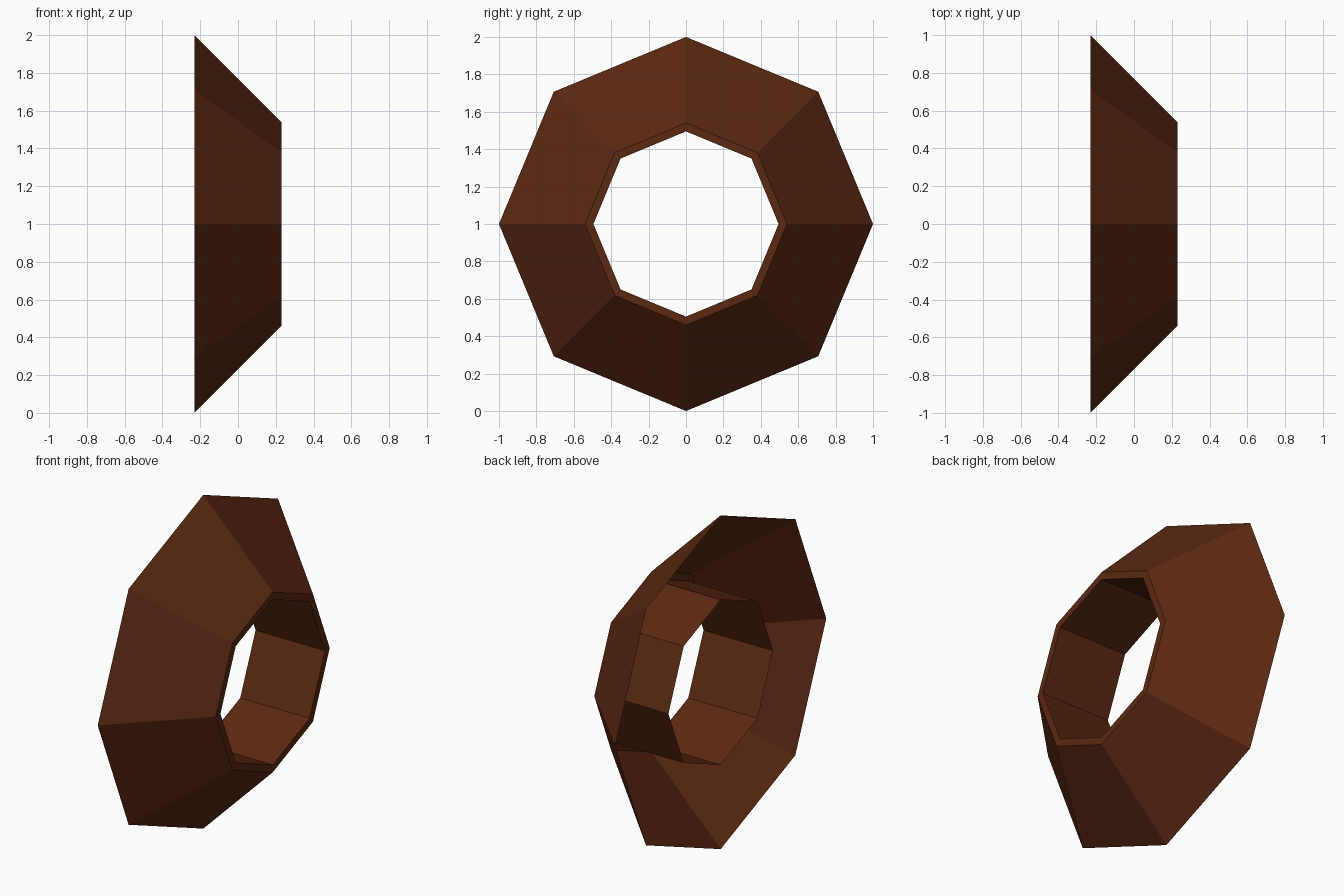
import bpy, bmesh, math

if "Cube" in bpy.data.objects:
    bpy.data.objects.remove(bpy.data.objects["Cube"])

SIDES = 8

brown = bpy.data.materials.new("dark rust brown")
brown.diffuse_color = (0.105, 0.021, 0.006, 1)
brown.use_nodes = True
brown.node_tree.nodes["Principled BSDF"].inputs["Base Color"].default_value = brown.diffuse_color

# Ring profile as (x, radius): open back, flared shell, narrow front rim, inner tube
profile = [(-0.23, 1.0), (0.23, 0.54), (0.23, 0.495), (-0.23, 0.495)]

# Sweep the profile around the x axis
bm = bmesh.new()
loops = []
for x, r in profile:
    loops.append([bm.verts.new((x, r * math.sin(2 * math.pi * i / SIDES),
                                1 + r * math.cos(2 * math.pi * i / SIDES)))
                  for i in range(SIDES)])
for a, b in zip(loops, loops[1:]):
    for i in range(SIDES):
        j = (i + 1) % SIDES
        bm.faces.new((a[i], b[i], b[j], a[j]))

# Make the shell face outwards and the rim face forward
bm.normal_update()
bm.faces.ensure_lookup_table()
if bm.faces[SIDES].normal.x < 0:
    bmesh.ops.reverse_faces(bm, faces=bm.faces[:])

mesh = bpy.data.meshes.new("flared_ring")
bm.to_mesh(mesh)
bm.free()
mesh.materials.append(brown)
bpy.context.collection.objects.link(bpy.data.objects.new("flared_ring", mesh))
